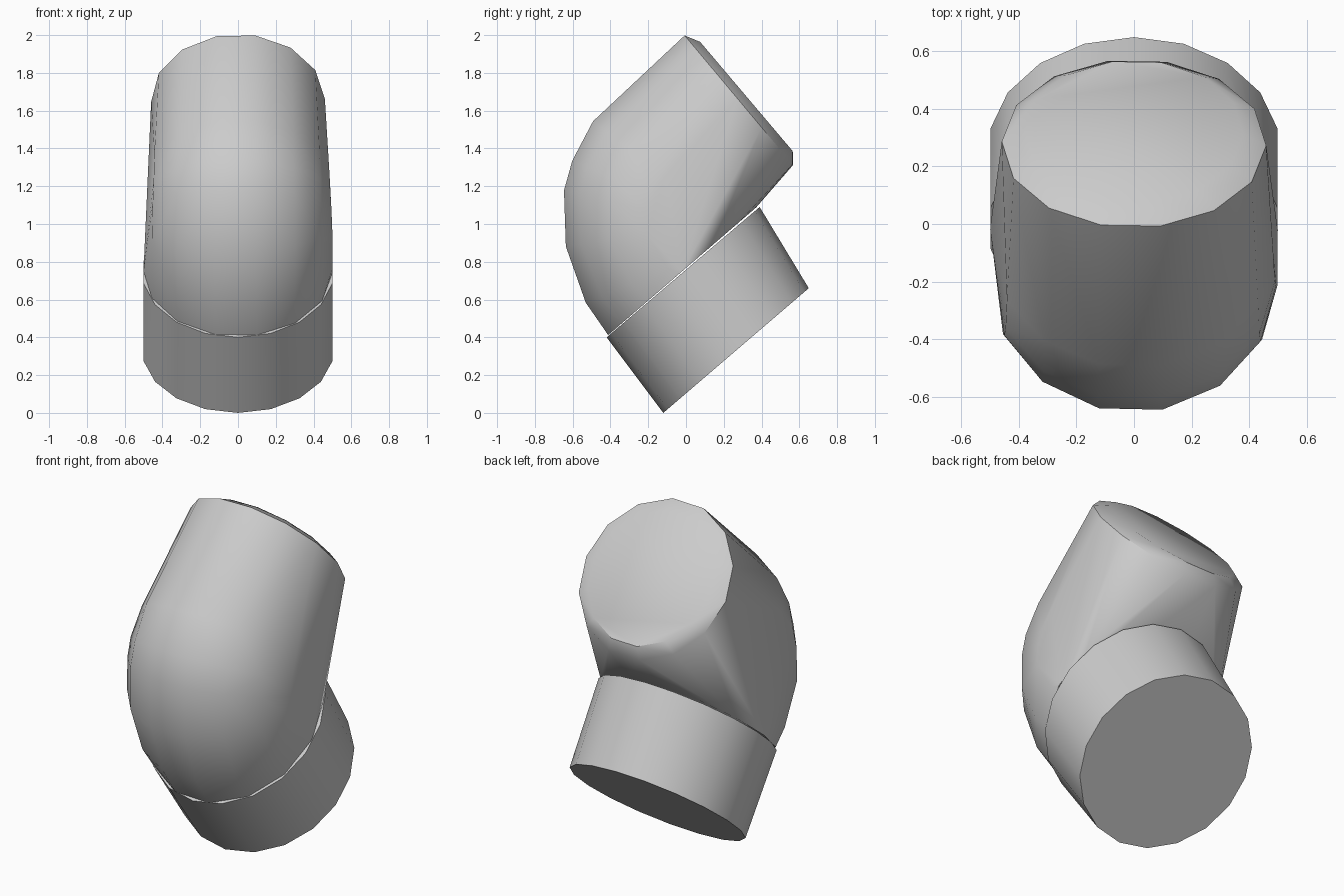
import bpy, bmesh
from math import sin, cos, tau, radians
from mathutils import Vector

cube = bpy.data.objects.get("Cube")
if cube:
    bpy.data.objects.remove(cube, do_unlink=True)

grey = bpy.data.materials.new("plain grey")
grey.use_nodes = True
grey.diffuse_color = (0.6, 0.6, 0.6, 1)
grey.node_tree.nodes["Principled BSDF"].inputs["Base Color"].default_value = (0.6, 0.6, 0.6, 1)


def ring(centre, edge, width, sides, phase=0.2, least=-2):
    """Ellipse through edge in the y-z plane, with half-width along x."""
    c, e = Vector((0, *centre)), Vector((0, *edge))
    points = []
    for i in range(sides):
        a = phase + tau * i / sides
        if cos(a) > least:
            points.append(c + (e - c) * cos(a) + Vector((width * sin(a), 0, 0)))
    return points


def finish(name, bm, angle):
    bmesh.ops.recalc_face_normals(bm, faces=bm.faces)
    mesh = bpy.data.meshes.new(name)
    bm.to_mesh(mesh)
    bm.free()
    obj = bpy.data.objects.new(name, mesh)
    bpy.context.collection.objects.link(obj)
    mesh.materials.append(grey)
    bpy.ops.object.select_all(action="DESELECT")
    obj.select_set(True)
    bpy.context.view_layer.objects.active = obj
    bpy.ops.object.shade_smooth_by_angle(angle=radians(angle))


# Short tilted cylinder at the bottom
bm = bmesh.new()
low, high = [[bm.verts.new(p) for p in ring(c, e, 0.507, 18, 0)]
             for c, e in (((0.265, 0.33), (-0.12, 0)), ((-0.015, 0.745), (-0.42, 0.4)))]
bm.faces.new(low)
bm.faces.new(high)
for i in range(len(low)):
    j = (i + 1) % len(low)
    bm.faces.new((low[i], low[j], high[j], high[i]))
finish("lower_cylinder", bm, 35)

# Bent upper body: convex skin over the base, the rounded back and the end
bm = bmesh.new()
points = ring((-0.02, 0.75), (-0.42, 0.405), 0.5, 14)
points += [Vector((x, -0.02, 0.75)) for x in (-0.5, 0.5)]
back = [((-0.08, 0.77), (-0.54, 0.58), 0.5),
        ((-0.2, 0.95), (-0.645, 0.88), 0.5),
        ((-0.2, 1.07), (-0.655, 1.18), 0.495),
        ((-0.19, 1.15), (-0.61, 1.34), 0.49),
        ((-0.1, 1.25), (-0.5, 1.55), 0.485)]
for centre, edge, width in back:
    points += ring(centre, edge, width, 14, least=-0.01)
points += ring((0.28, 1.655), (-0.013, 2.005), 0.46, 14)      # end rim
points += ring((0.32, 1.675), (0.07, 1.97), 0.38, 14)       # raised end face
hull = bmesh.ops.convex_hull(bm, input=[bm.verts.new(p) for p in points])
loose = [v for v in bm.verts if not v.link_faces]
bmesh.ops.delete(bm, geom=loose, context="VERTS")
bmesh.ops.dissolve_limit(bm, angle_limit=radians(1), verts=bm.verts, edges=bm.edges)
finish("upper_bend", bm, 35)
